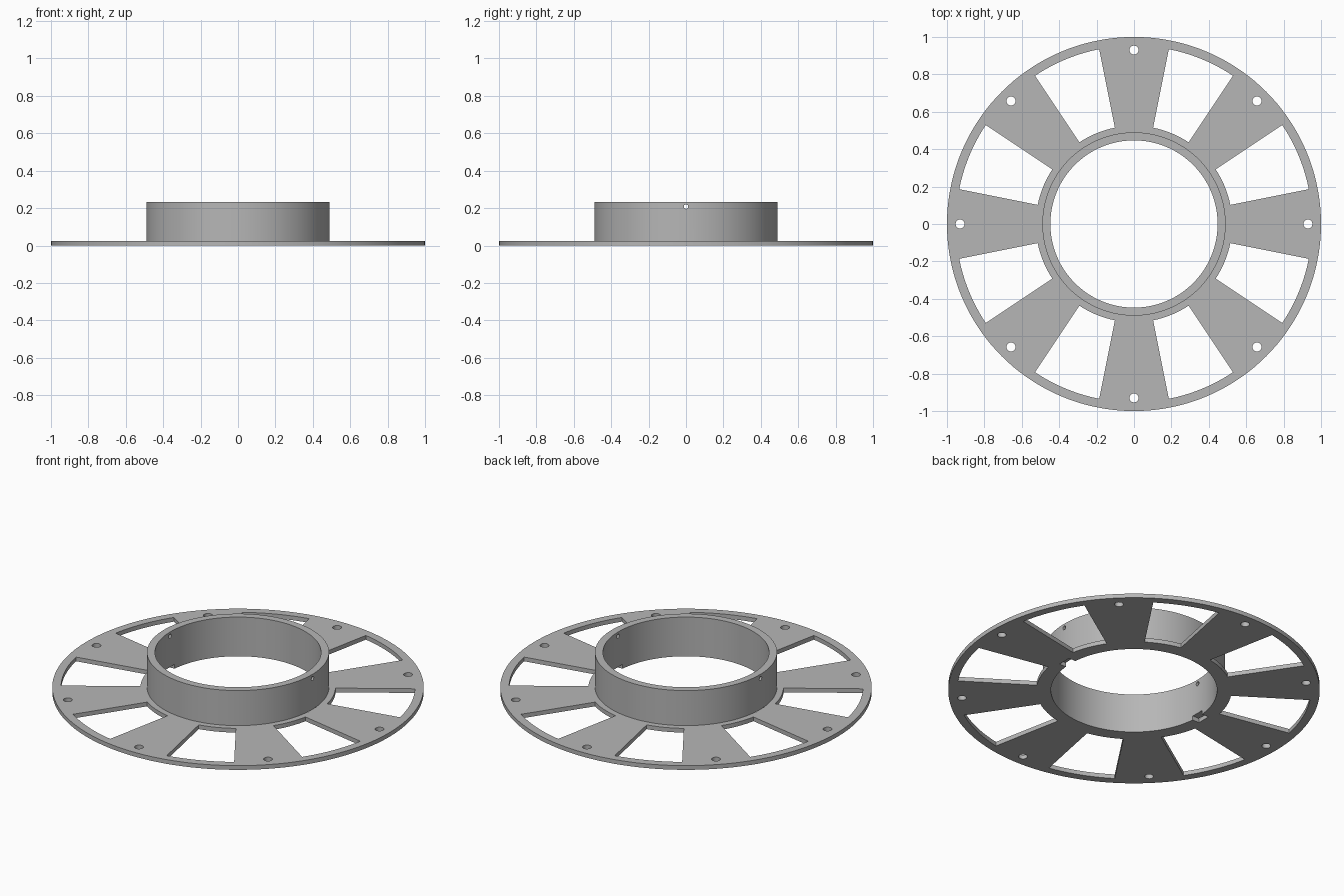
import bpy, bmesh, math
from mathutils import Matrix, Vector

if "Cube" in bpy.data.objects:
    bpy.data.objects.remove(bpy.data.objects["Cube"])

SEG = 144
R_IN, R_COLLAR, R_OUT = 0.447, 0.49, 1.0
T_PLATE, H = 0.025, 0.233

grey = bpy.data.materials.new("plain_grey")
grey.diffuse_color = (0.47, 0.47, 0.47, 1)
grey.use_nodes = True
grey.node_tree.nodes["Principled BSDF"].inputs["Base Color"].default_value = grey.diffuse_color


def to_object(name, bm):
    bmesh.ops.recalc_face_normals(bm, faces=bm.faces[:])
    me = bpy.data.meshes.new(name)
    bm.to_mesh(me)
    bm.free()
    me.materials.append(grey)
    ob = bpy.data.objects.new(name, me)
    bpy.context.collection.objects.link(ob)
    return ob


def lathe(bm, profile):
    """Spin a closed (radius, z) profile around the z axis."""
    rings = []
    for i in range(SEG):
        a = 2 * math.pi * i / SEG
        rings.append([bm.verts.new((r * math.cos(a), r * math.sin(a), z)) for r, z in profile])
    n = len(profile)
    for i in range(SEG):
        p, q = rings[i], rings[(i + 1) % SEG]
        for k in range(n):
            bm.faces.new((p[k], q[k], q[(k + 1) % n], p[(k + 1) % n]))


def window(bm, middle, half, r0, r1, z0, z1, steps=10):
    """Solid annular sector."""
    angs = [middle - half + 2 * half * i / steps for i in range(steps + 1)]
    pts = [(r1 * math.cos(a), r1 * math.sin(a)) for a in angs]
    pts += [(r0 * math.cos(a), r0 * math.sin(a)) for a in reversed(angs)]
    face = bm.faces.new([bm.verts.new((x, y, z0)) for x, y in pts])
    ext = bmesh.ops.extrude_face_region(bm, geom=[face], use_keep_orig=True)
    bmesh.ops.translate(bm, vec=(0, 0, z1 - z0),
                        verts=[v for v in ext["geom"] if isinstance(v, bmesh.types.BMVert)])


def pin(bm, loc, radius, depth, rot=Matrix()):
    bmesh.ops.create_cone(bm, cap_ends=True, segments=24, radius1=radius, radius2=radius,
                          depth=depth, matrix=Matrix.Translation(loc) @ rot)


# Flat flange and upright collar as one turned body
bm = bmesh.new()
lathe(bm, [(R_IN, 0), (R_OUT, 0), (R_OUT, T_PLATE),
           (R_COLLAR, T_PLATE), (R_COLLAR, H), (R_IN, H)])
body = to_object("flanged_collar", bm)

# Cutters: windows between the spokes, and a bolt hole in each spoke
cut = bmesh.new()
for i in range(8):
    a = i * math.pi / 4
    window(cut, a + math.pi / 8, math.radians(11.25), 0.525, 0.953, -0.05, 0.1)
    pin(cut, Vector((0.93 * math.cos(a), 0.93 * math.sin(a), 0)), 0.024, 0.2)

# Cutters: set-screw holes through the collar and notches under its inner edge
for s in (-1, 1):
    pin(cut, Vector((s * 0.468, 0, 0.208)), 0.012, 0.12, Matrix.Rotation(math.pi / 2, 4, 'Y'))
    bmesh.ops.create_cube(cut, size=1, matrix=Matrix.Translation((s * 0.455, 0, 0))
                          @ Matrix.Diagonal((0.07, 0.08, 0.05, 1)))
cutter = to_object("opening_cutter", cut)
cutter.hide_render = True

mod = body.modifiers.new("openings", 'BOOLEAN')
mod.operation = 'DIFFERENCE'
mod.solver = 'EXACT'
mod.object = cutter
bpy.context.view_layer.objects.active = body
body.select_set(True)
cutter.select_set(False)
bpy.ops.object.modifier_apply(modifier=mod.name)
bpy.data.objects.remove(cutter)
bpy.ops.object.shade_smooth_by_angle(angle=math.radians(30))
